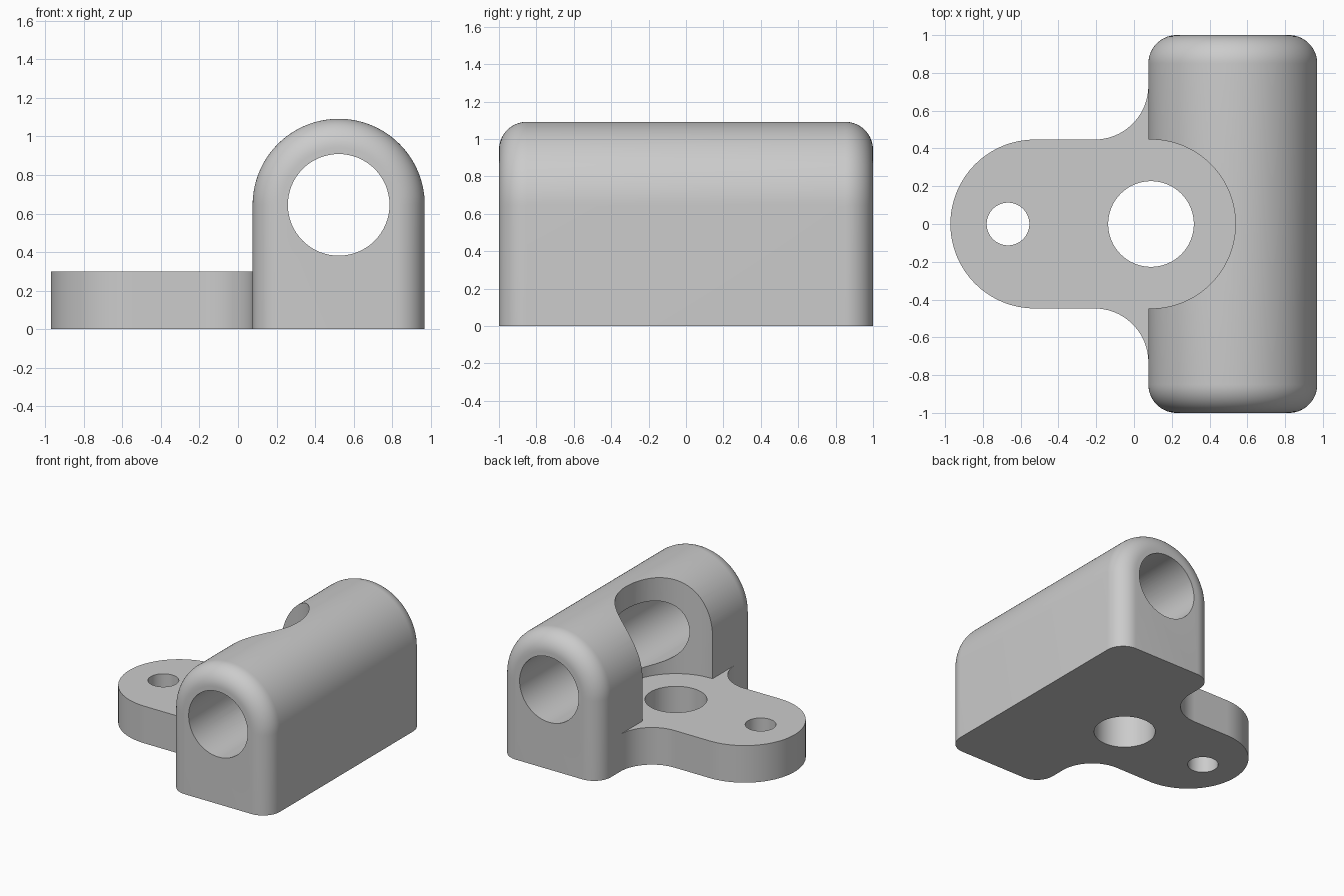
import bpy
import bmesh
from math import sin, cos, pi

R = 0.447            # shared radius of arch, lobe and notch
BODY_X, BORE_Z = 0.523, 0.645
ROLL = 0.15          # rounding at both ends of the body
PLATE_H = 0.3
HOLE_X, LOBE_X = 0.09, -0.525
FILLET = 0.285

cube = bpy.data.objects.get("Cube")
if cube:
    bpy.data.objects.remove(cube, do_unlink=True)

grey = bpy.data.materials.new("light grey")
grey.use_nodes = True
colour = (0.6, 0.6, 0.6, 1)
grey.diffuse_color = colour
grey.node_tree.nodes["Principled BSDF"].inputs["Base Color"].default_value = colour


def arc(cx, cy, r, start, end, n):
    return [(cx + r * cos(start + (end - start) * i / n),
             cy + r * sin(start + (end - start) * i / n)) for i in range(n + 1)]


def loft(name, loops):
    """Skin a stack of matching closed loops and cap both ends."""
    bm = bmesh.new()
    rings = [[bm.verts.new(p) for p in loop] for loop in loops]
    for a, b in zip(rings, rings[1:]):
        for i in range(len(a)):
            j = (i + 1) % len(a)
            bm.faces.new((a[i], a[j], b[j], b[i]))
    bm.faces.new(rings[0])
    bm.faces.new(rings[-1])
    bmesh.ops.recalc_face_normals(bm, faces=bm.faces)
    mesh = bpy.data.meshes.new(name)
    bm.to_mesh(mesh)
    bm.free()
    mesh.materials.append(grey)
    obj = bpy.data.objects.new(name, mesh)
    bpy.context.collection.objects.link(obj)
    return obj


def prism(name, outline, z0, z1):
    return loft(name, [[(x, y, z) for x, y in outline] for z in (z0, z1)])


def combine(target, tool, operation):
    tool.hide_render = True
    mod = target.modifiers.new(tool.name, 'BOOLEAN')
    mod.operation = operation
    mod.solver = 'EXACT'
    mod.object = tool
    bpy.context.view_layer.objects.active = target
    bpy.ops.object.modifier_apply(modifier=mod.name)
    bpy.data.objects.remove(tool, do_unlink=True)


# Arched body, its ends rounded by shrinking the arch along a quarter circle
def arch(y, inset):
    r = R - inset
    outline = [(BODY_X + r, 0)] + arc(BODY_X, BORE_Z, r, 0, pi, 64) + [(BODY_X - r, 0)]
    return [(x, y, z) for x, z in outline]


steps = [pi / 2 * i / 14 for i in range(15)]
end = [(1 - ROLL + ROLL * sin(t), ROLL * (1 - cos(t))) for t in steps]
sections = [(-y, inset) for y, inset in reversed(end)] + end
bracket = loft("bracket", [arch(y, inset) for y, inset in sections])

# Round-ended notch above the plate
notch = arc(HOLE_X, 0, R, -pi / 2, pi / 2, 64) + [(-0.3, R), (-0.3, -R)]
combine(bracket, prism("notch_cutter", notch, PLATE_H, 1.5), 'DIFFERENCE')

# Mounting plate: round lobe flaring into the body through concave fillets
flare_x, flare_y = BODY_X - R - FILLET, R + FILLET
half = arc(LOBE_X, 0, R, pi, pi / 2, 32)
half += arc(flare_x, flare_y, FILLET, -pi / 2, 0, 24)
half += [(0.3, flare_y)]
plate = half + [(x, -y) for x, y in reversed(half[1:])]
combine(bracket, prism("mounting_plate", plate, 0, PLATE_H), 'UNION')

# Vertical bolt holes
for x, r in ((HOLE_X, 0.227), (-0.667, 0.113)):
    circle = arc(x, 0, r, 0, 2 * pi, 64)[:-1]
    combine(bracket, prism("hole_cutter", circle, -0.2, 0.35), 'DIFFERENCE')

# Bore through the full length of the body
circle = arc(BODY_X, BORE_Z, 0.264, 0, 2 * pi, 64)[:-1]
bore = loft("bore_cutter", [[(x, y, z) for x, z in circle] for y in (-1.2, 1.2)])
combine(bracket, bore, 'DIFFERENCE')

bpy.ops.object.select_all(action='DESELECT')
bracket.select_set(True)
bpy.context.view_layer.objects.active = bracket
bpy.ops.object.shade_smooth_by_angle(angle=pi / 6)
